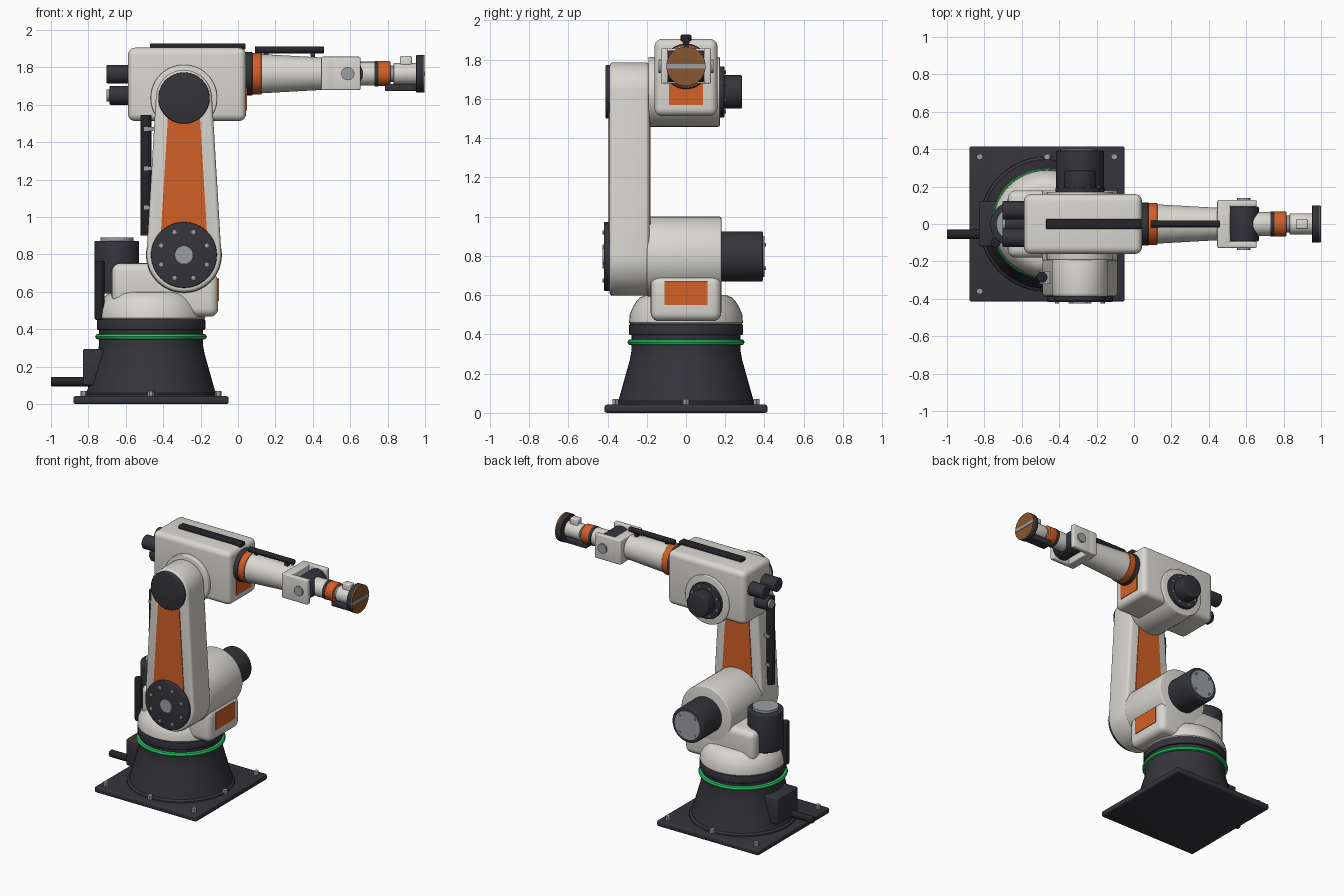
import bpy, bmesh
from math import sin, cos, pi, asin, radians
from mathutils import Matrix, Vector

cube = bpy.data.objects.get("Cube")
if cube:
    bpy.data.objects.remove(cube)


def material(name, rgb):
    m = bpy.data.materials.new(name)
    m.use_nodes = True
    m.diffuse_color = (*rgb, 1)
    m.node_tree.nodes["Principled BSDF"].inputs["Base Color"].default_value = (*rgb, 1)
    return m


WHITE = material("warm white paint", (0.70, 0.68, 0.63))
DARK = material("charcoal casting", (0.035, 0.035, 0.042))
BLACK = material("black rubber", (0.018, 0.018, 0.021))
ORANGE = material("orange paint", (0.65, 0.115, 0.02))
GREEN = material("green light ring", (0.02, 0.55, 0.13))
STEEL = material("steel", (0.33, 0.35, 0.37))
BRONZE = material("bronze pad", (0.24, 0.095, 0.03))

TURN = {"z": Matrix(), "x": Matrix.Rotation(pi / 2, 4, "Y"), "y": Matrix.Rotation(-pi / 2, 4, "X")}


def finish(name, bm, mat, bevel=0.0, segments=3):
    bmesh.ops.recalc_face_normals(bm, faces=bm.faces)
    if bevel:
        edges = [e for e in bm.edges if e.calc_face_angle(0) > radians(50)]
        bmesh.ops.bevel(bm, geom=edges, offset=bevel, segments=segments, profile=0.5, affect="EDGES")
    mesh = bpy.data.meshes.new(name)
    bm.to_mesh(mesh)
    bm.free()
    mesh.materials.append(mat)
    ob = bpy.data.objects.new(name, mesh)
    bpy.context.collection.objects.link(ob)
    bpy.ops.object.select_all(action="DESELECT")
    ob.select_set(True)
    bpy.context.view_layer.objects.active = ob
    bpy.ops.object.shade_smooth_by_angle(angle=radians(32))
    return ob


def lathe(name, axis, origin, profile, mat, bevel=0.0, sides=48):
    """Turned solid: profile is (distance along axis, radius)."""
    bm = bmesh.new()
    rings = [[bm.verts.new((r * cos(2 * pi * i / sides), r * sin(2 * pi * i / sides), d))
              for i in range(sides)] for d, r in profile]
    for a, b in zip(rings, rings[1:]):
        for i in range(sides):
            j = (i + 1) % sides
            bm.faces.new((a[i], a[j], b[j], b[i]))
    bm.faces.new(rings[0])
    bm.faces.new(rings[-1])
    bm.transform(Matrix.Translation(origin) @ TURN[axis])
    return finish(name, bm, mat, bevel)


def rod(name, axis, origin, start, end, r, mat, bevel=0.0, sides=48):
    return lathe(name, axis, origin, [(start, r), (end, r)], mat, bevel, sides)


def box(name, x, y, z, mat, bevel=0.0, segments=3):
    bm = bmesh.new()
    bmesh.ops.create_cube(bm, size=1)
    lo, hi = Vector((x[0], y[0], z[0])), Vector((x[1], y[1], z[1]))
    bm.transform(Matrix.Translation((lo + hi) / 2) @ Matrix.Diagonal((*(hi - lo), 1)))
    return finish(name, bm, mat, bevel, segments)


def plate(name, outline, y0, y1, mat, bevel=0.0):
    """Outline in x and z, extruded along y."""
    bm = bmesh.new()
    face = bm.faces.new([bm.verts.new((x, y0, z)) for x, z in outline])
    out = bmesh.ops.extrude_face_region(bm, geom=[face])
    verts = [v for v in out["geom"] if isinstance(v, bmesh.types.BMVert)]
    bmesh.ops.translate(bm, vec=(0, y1 - y0, 0), verts=verts)
    return finish(name, bm, mat, bevel)


def bolt_circle(name, centre, y0, y1, ring, r, count):
    for i in range(count):
        a = 2 * pi * (i + 0.5) / count
        rod(f"{name}_{i + 1}", "y", (centre[0] + ring * cos(a), 0, centre[1] + ring * sin(a)),
            y0, y1, r, STEEL, sides=8)


# Base
BX = -0.465
base = (BX, 0, 0)
box("base_plate", (BX - 0.415, BX + 0.415), (-0.415, 0.415), (0, 0.042), DARK, 0.012)
for i in (-1, 0, 1):
    for j in (-1, 0, 1):
        if (i, j) not in ((0, 0), (-1, 0)):
            rod("base_bolt", "z", (BX + 0.36 * i, 0.36 * j, 0), 0.04, 0.07, 0.018, STEEL, sides=6)
lathe("base_pedestal", "z", base, [(0.03, 0.365), (0.05, 0.36), (0.06, 0.345), (0.16, 0.317),
                                   (0.27, 0.286), (0.31, 0.279), (0.35, 0.278)], DARK)
lathe("light_ring", "z", base, [(0.345, 0.28), (0.348, 0.293), (0.36, 0.299),
                                (0.372, 0.293), (0.375, 0.28)], GREEN)
rod("turntable_lower", "z", base, 0.37, 0.397, 0.277, DARK)
rod("turntable_upper", "z", base, 0.397, 0.452, 0.29, DARK, 0.005)
lathe("turret_dome", "z", base, [(0.45, 0.28), (0.46, 0.29), (0.50, 0.287), (0.535, 0.273),
                                 (0.565, 0.255), (0.588, 0.235), (0.60, 0.205)], WHITE)
plate("connector_box", [(-0.83, 0.1), (-0.76, 0.1), (-0.70, 0.15), (-0.70, 0.295), (-0.83, 0.295)],
      -0.12, 0.12, DARK, 0.012)
rod("supply_cable", "x", (0, -0.055, 0.12), -1.0, -0.76, 0.025, BLACK, 0.006, 24)

# Shoulder
SX, SZ = -0.289, 0.797
shoulder = (SX, 0, SZ)
box("shoulder_front_block", (-0.45, -0.106), (-0.18, 0.18), (0.467, 0.70), WHITE, 0.045, 5)
box("shoulder_rear_block", (-0.675, -0.28), (-0.18, 0.18), (0.53, 0.753), WHITE, 0.045, 5)
box("shoulder_panel", (-0.11, -0.101), (-0.11, 0.11), (0.55, 0.672), ORANGE)
rod("shoulder_drum", "y", shoulder, -0.2, 0.18, 0.203, WHITE, 0.008)
rod("shoulder_motor", "y", shoulder, 0.17, 0.392, 0.128, DARK, 0.008)
rod("shoulder_motor_cap", "y", shoulder, 0.39, 0.4, 0.105, STEEL)
bolt_circle("motor_cap_bolt", (SX, SZ), 0.39, 0.407, 0.085, 0.009, 4)
waist = (-0.648, 0, 0)
rod("waist_motor", "z", waist, 0.59, 0.872, 0.12, DARK, 0.008)
rod("waist_motor_cap", "z", waist, 0.87, 0.89, 0.088, STEEL)
rod("waist_cable", "z", (-0.74, -0.1, 0), 0.45, 0.765, 0.026, BLACK, 0.008, 24)

# Lower arm
EZ = 1.636
LOW, TOP = 0.2, 0.15
tilt = asin((LOW - TOP) / (EZ - SZ))
N = 28
outline = []
for z, r, a0, a1 in ((EZ, TOP, tilt, pi - tilt), (SZ, LOW, pi - tilt, 2 * pi + tilt)):
    for i in range(N + 1):
        a = a0 + (a1 - a0) * i / N
        outline.append((SX + r * cos(a), z + r * sin(a)))
plate("lower_arm", outline, -0.39, -0.187, WHITE, 0.018)
panel = [(SX - 0.123, 0.92), (SX + 0.123, 0.92), (SX + 0.085, 1.55), (SX - 0.085, 1.55)]
plate("arm_panel_outer", panel, -0.395, -0.388, ORANGE)
plate("arm_panel_inner", panel, -0.189, -0.182, ORANGE)
rod("shoulder_cover", "y", shoulder, -0.418, -0.385, 0.176, DARK, 0.006)
rod("shoulder_cover_hub", "y", shoulder, -0.425, -0.41, 0.047, STEEL)
bolt_circle("shoulder_cover_bolt", (SX, SZ), -0.425, -0.41, 0.132, 0.011, 8)
rod("arm_conduit", "z", (-0.492, -0.285, 0), 0.9, 1.545, 0.029, BLACK, 0.005, 24)
for z in (1.05, 1.26, 1.47):
    box("conduit_clip", (-0.505, -0.41), (-0.32, -0.25), (z - 0.011, z + 0.011), STEEL)

# Elbow
elbow = (SX, 0, EZ)
rod("elbow_cover", "y", elbow, -0.41, -0.385, 0.137, DARK, 0.006)
rod("elbow_hub", "y", elbow, -0.192, 0.172, 0.178, WHITE, 0.006)
rod("elbow_flange", "y", elbow, 0.17, 0.195, 0.13, DARK, 0.004)
bolt_circle("elbow_flange_bolt", (SX, EZ), 0.19, 0.203, 0.108, 0.01, 8)
rod("elbow_motor", "y", elbow, 0.19, 0.285, 0.086, DARK, 0.008)
box("elbow_housing", (-0.588, 0.043), (-0.16, 0.16), (1.513, 1.905), WHITE, 0.038, 5)
box("housing_panel", (0.038, 0.048), (-0.087, 0.087), (1.57, 1.70), ORANGE)
box("housing_rail", (-0.47, 0.04), (-0.027, 0.027), (1.895, 1.927), BLACK, 0.006)
for side in (-1, 1):
    rod("wrist_motor_upper", "x", (0, 0.073 * side, 1.763), -0.703, -0.57, 0.049, DARK, 0.006)
rod("wrist_motor_lower", "x", (0, 0, 1.65), -0.687, -0.57, 0.05, DARK, 0.006)
rod("wrist_motor_lower_cap", "x", (0, 0, 1.65), -0.703, -0.685, 0.032, STEEL)

# Forearm
AZ = 1.766
axis = (0, 0, AZ)
rod("forearm_flange", "x", axis, 0.04, 0.077, 0.116, DARK, 0.004)
rod("forearm_band", "x", axis, 0.075, 0.125, 0.112, ORANGE, 0.004)
lathe("forearm_tube", "x", axis, [(0.12, 0.105), (0.46, 0.086)], WHITE)
rod("forearm_cable", "x", (0, 0, 1.893), 0.09, 0.46, 0.019, BLACK, 0.006, 24)
for x in (0.15, 0.40):
    box("cable_clip", (x - 0.012, x + 0.012), (-0.012, 0.012), (1.84, 1.885), DARK)

# Wrist fork
box("fork_back", (0.445, 0.515), (-0.128, 0.128), (1.678, 1.857), WHITE, 0.008)
for side in (-1, 1):
    y = sorted((0.092 * side, 0.128 * side))
    box("fork_cheek", (0.46, 0.655), y, (1.678, 1.857), WHITE, 0.008)
    y = sorted((0.12 * side, 0.139 * side))
    rod("fork_pin", "y", (0.587, 0, AZ), y[0], y[1], 0.035, STEEL)
rod("wrist_knuckle", "y", (0.587, 0, AZ), -0.093, 0.093, 0.08, DARK, 0.006)

# Wrist and tool
rod("wrist_sleeve", "x", axis, 0.60, 0.732, 0.064, WHITE, 0.004)
rod("wrist_seal", "x", axis, 0.73, 0.752, 0.068, DARK)
rod("wrist_band", "x", axis, 0.75, 0.815, 0.067, ORANGE, 0.005)
rod("wrist_neck", "x", axis, 0.81, 0.84, 0.045, STEEL)
rod("tool_body", "x", axis, 0.832, 0.96, 0.057, WHITE, 0.005)
box("tool_sensor", (0.865, 0.93), (-0.026, 0.026), (1.80, 1.86), WHITE, 0.008)
box("tool_bracket", (0.786, 0.975), (-0.04, 0.04), (1.674, 1.712), DARK, 0.006)
rod("tool_disc", "x", axis, 0.952, 0.99, 0.1, DARK, 0.004)
rod("tool_pad", "x", axis, 0.988, 0.997, 0.1, BRONZE)
box("tool_pad_bar", (0.992, 1.0), (-0.097, 0.097), (AZ - 0.011, AZ + 0.011), STEEL)
